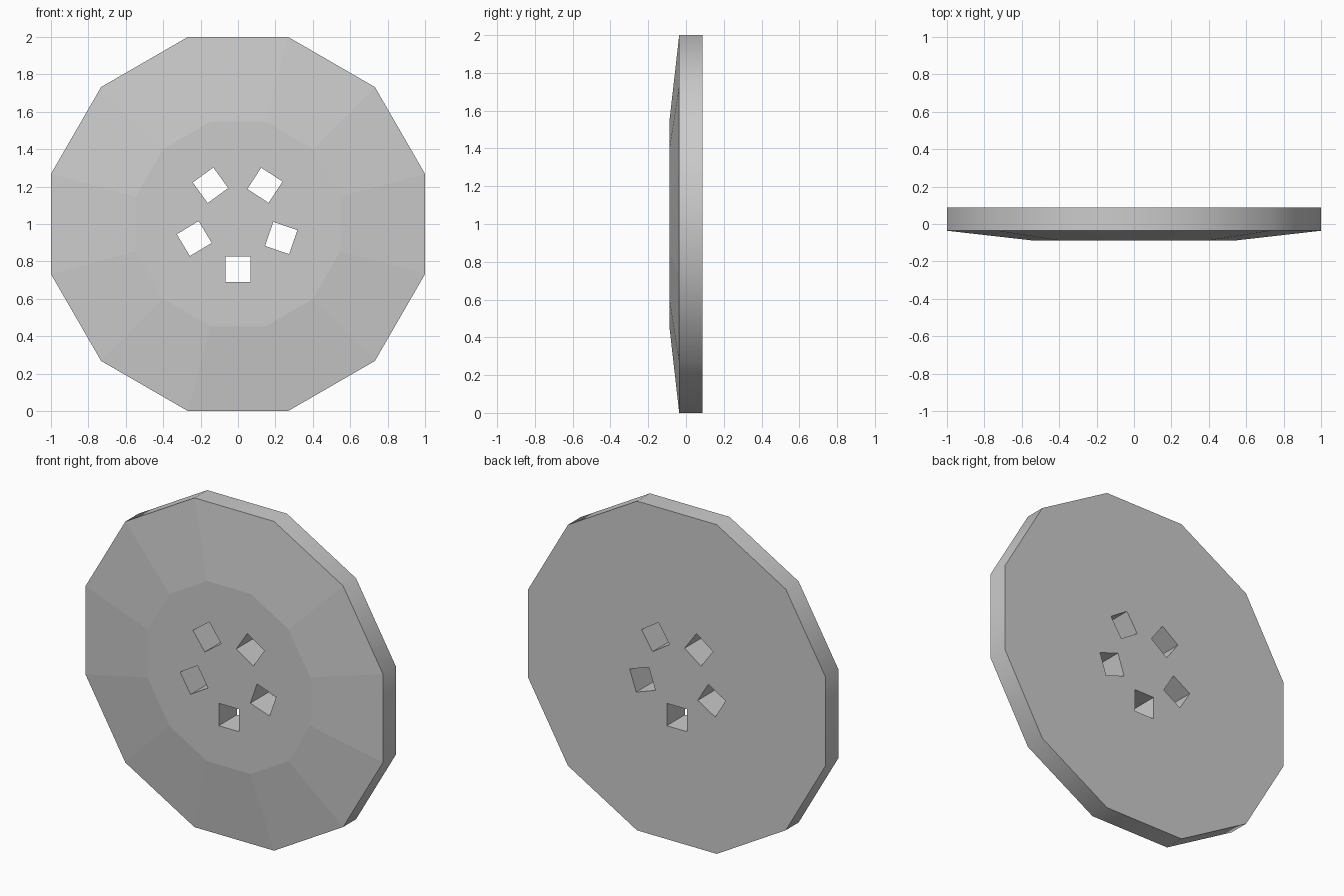
import bpy, bmesh, math

if "Cube" in bpy.data.objects:
    bpy.data.objects.remove(bpy.data.objects["Cube"])

DEPTH = 0.0875      # half thickness
SIDES = 12


def ring(bm, apothem, y):
    """Twelve-sided loop facing -y, with a flat edge at the bottom."""
    r = apothem / math.cos(math.pi / SIDES)
    angles = [(i + 0.5) * 2 * math.pi / SIDES for i in range(SIDES)]
    return [bm.verts.new((r * math.cos(a), y, 1 + r * math.sin(a))) for a in angles]


def finish(bm, name):
    bmesh.ops.recalc_face_normals(bm, faces=bm.faces)
    mesh = bpy.data.meshes.new(name)
    bm.to_mesh(mesh)
    bm.free()
    obj = bpy.data.objects.new(name, mesh)
    bpy.context.collection.objects.link(obj)
    return obj


# Disc: flat back, smooth rim, faceted shallow bevel and flat front
bm = bmesh.new()
loops = [ring(bm, 1.0, DEPTH), ring(bm, 1.0, -0.036), ring(bm, 0.547, -DEPTH)]
bm.faces.new(loops[0])
bm.faces.new(loops[-1])
for k, (a, b) in enumerate(zip(loops, loops[1:])):
    for i in range(SIDES):
        j = (i + 1) % SIDES
        face = bm.faces.new((a[i], a[j], b[j], b[i]))
        face.smooth = k == 0
disc = finish(bm, "disc")

# Five square holes: centre x, centre z, turn in degrees
holes = [(0, 0.757, 0), (0.231, 0.925, -19), (0.144, 1.207, -33),
         (-0.147, 1.207, 36), (-0.234, 0.922, 31)]
bm = bmesh.new()
for x, z, turn in holes:
    corners = []
    for q in range(4):
        a = math.radians(turn + 45 + 90 * q)
        r = 0.136 / math.sqrt(2)
        corners.append((x + r * math.cos(a), z + r * math.sin(a)))
    front = [bm.verts.new((cx, -0.3, cz)) for cx, cz in corners]
    back = [bm.verts.new((cx, 0.3, cz)) for cx, cz in corners]
    bm.faces.new(front)
    bm.faces.new(back)
    for i in range(4):
        j = (i + 1) % 4
        bm.faces.new((front[i], front[j], back[j], back[i]))
cutter = finish(bm, "hole_cutter")
cutter.hide_render = True

# Cut the holes and discard the helper
cut = disc.modifiers.new("holes", 'BOOLEAN')
cut.operation = 'DIFFERENCE'
cut.solver = 'EXACT'
cut.object = cutter
bpy.context.view_layer.objects.active = disc
bpy.ops.object.modifier_apply(modifier=cut.name)
bpy.data.objects.remove(cutter)
